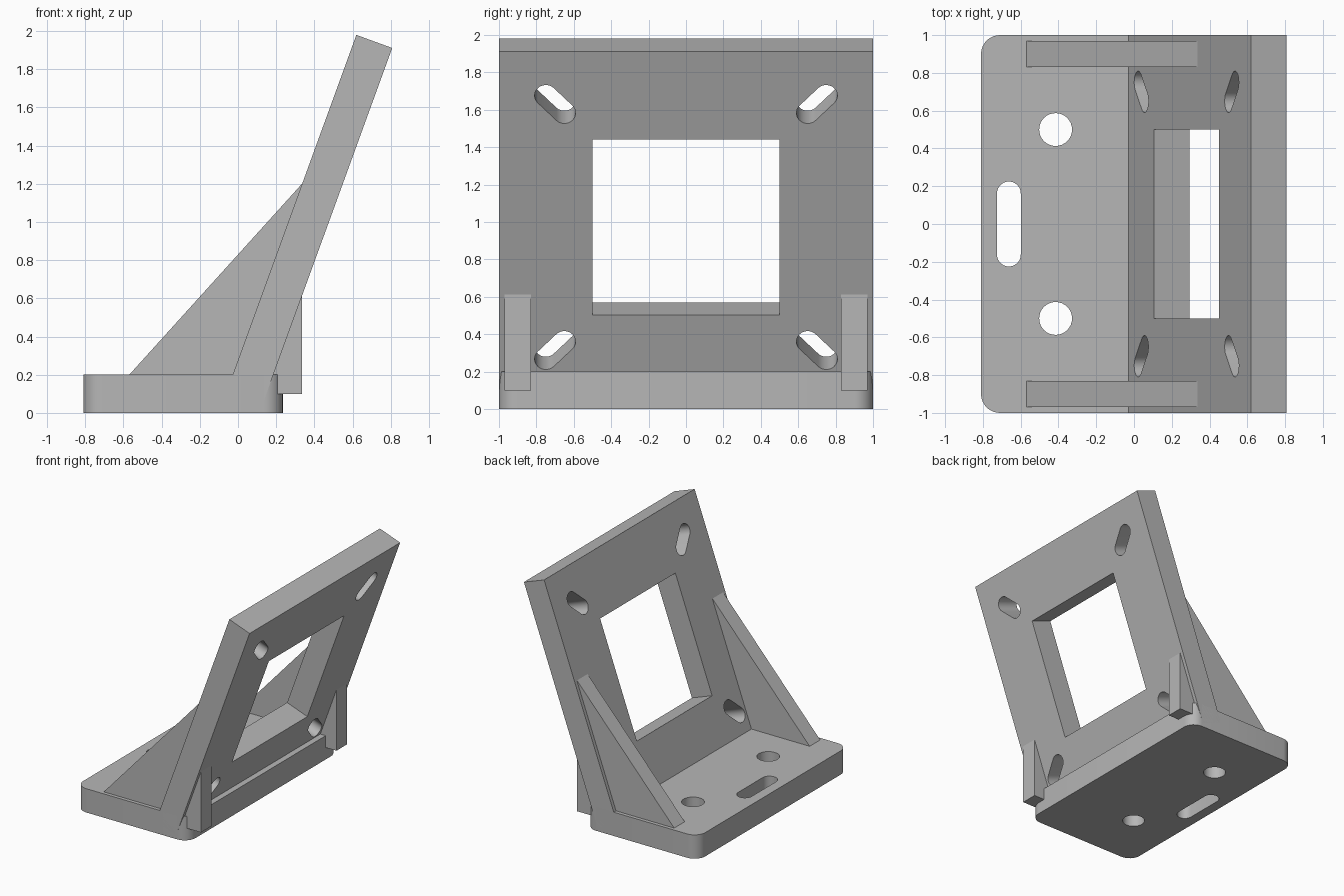
import bpy, bmesh, math
from mathutils import Matrix, Vector

if "Cube" in bpy.data.objects:
    bpy.data.objects.remove(bpy.data.objects["Cube"])

grey = bpy.data.materials.new("plain grey")
grey.diffuse_color = (0.47, 0.47, 0.47, 1)
grey.use_nodes = True
grey.node_tree.nodes["Principled BSDF"].inputs["Base Color"].default_value = grey.diffuse_color


def arc(cx, cy, r, start, end, n):
    return [(cx + r * math.cos(start + (end - start) * i / n),
             cy + r * math.sin(start + (end - start) * i / n)) for i in range(n + 1)]


def rounded_rect(x0, x1, y0, y1, r, n=8):
    q = math.pi / 2
    corners = [(x1 - r, y1 - r), (x0 + r, y1 - r), (x0 + r, y0 + r), (x1 - r, y0 + r)]
    return [p for i, (x, y) in enumerate(corners) for p in arc(x, y, r, i * q, (i + 1) * q, n)]


def circle(cx, cy, r, n=32):
    return arc(cx, cy, r, 0, 2 * math.pi, n)[:-1]


def slot(cx, cy, half, r, angle):
    dx, dy = half * math.cos(angle), half * math.sin(angle)
    q = math.pi / 2
    return (arc(cx + dx, cy + dy, r, angle - q, angle + q, 14)
            + arc(cx - dx, cy - dy, r, angle + q, angle + 3 * q, 14))


def sheet(name, loops, depth, matrix=Matrix()):
    """Extrude an outline with holes by depth along local z."""
    bm = bmesh.new()
    for loop in loops:
        verts = [bm.verts.new((x, y, 0)) for x, y in loop]
        for a, b in zip(verts, verts[1:] + verts[:1]):
            bm.edges.new((a, b))
    bmesh.ops.triangle_fill(bm, edges=bm.edges[:], use_beauty=True, normal=(0, 0, 1))
    ext = bmesh.ops.extrude_face_region(bm, geom=bm.faces[:])
    bmesh.ops.translate(bm, vec=(0, 0, depth),
                        verts=[g for g in ext["geom"] if isinstance(g, bmesh.types.BMVert)])
    bmesh.ops.transform(bm, matrix=matrix, verts=bm.verts[:])
    bmesh.ops.recalc_face_normals(bm, faces=bm.faces[:])
    mesh = bpy.data.meshes.new(name)
    bm.to_mesh(mesh)
    bm.free()
    mesh.materials.append(grey)
    obj = bpy.data.objects.new(name, mesh)
    bpy.context.collection.objects.link(obj)
    bpy.ops.object.select_all(action='DESELECT')
    obj.select_set(True)
    bpy.context.view_layer.objects.active = obj
    bpy.ops.object.shade_smooth_by_angle(angle=math.radians(30))
    return obj


# Base with two bolt holes and one long slot
sheet("base", [rounded_rect(-0.81, 0.235, -1, 1, 0.1),
               circle(-0.415, 0.5, 0.087), circle(-0.415, -0.5, 0.087),
               slot(-0.6625, 0, 0.162, 0.063, math.pi / 2)], 0.2)

# Leaning plate: square window and four diagonal slots
tilt = math.radians(20)
up = Vector((math.sin(tilt), 0, math.cos(tilt)))
out = Vector((math.cos(tilt), 0, -math.sin(tilt)))
side = Vector((0, 1, 0))
centre = Vector((0.62, 0, 1.98)) - up
frame = Matrix((side, up, out)).transposed().to_4x4()
frame.translation = centre
square = [(-1, -1), (1, -1), (1, 1), (-1, 1)]
window = [(x * 0.5, y * 0.5) for x, y in square]
slots = [slot(0.7 * x, 0.7 * y, 0.07, 0.06, math.atan2(y, x)) for x, y in square]
sheet("leaning_plate", [square, window] + slots, 0.2, frame)

# Triangular side ribs
rib = [(-0.66, 0.1), (0.335, 0.1), (0.335, 1.2)]
for name, y in (("front_rib", -0.83), ("back_rib", 0.97)):
    m = Matrix.Translation((0, y, 0)) @ Matrix.Rotation(math.pi / 2, 4, 'X')
    sheet(name, [rib], 0.14, m)
